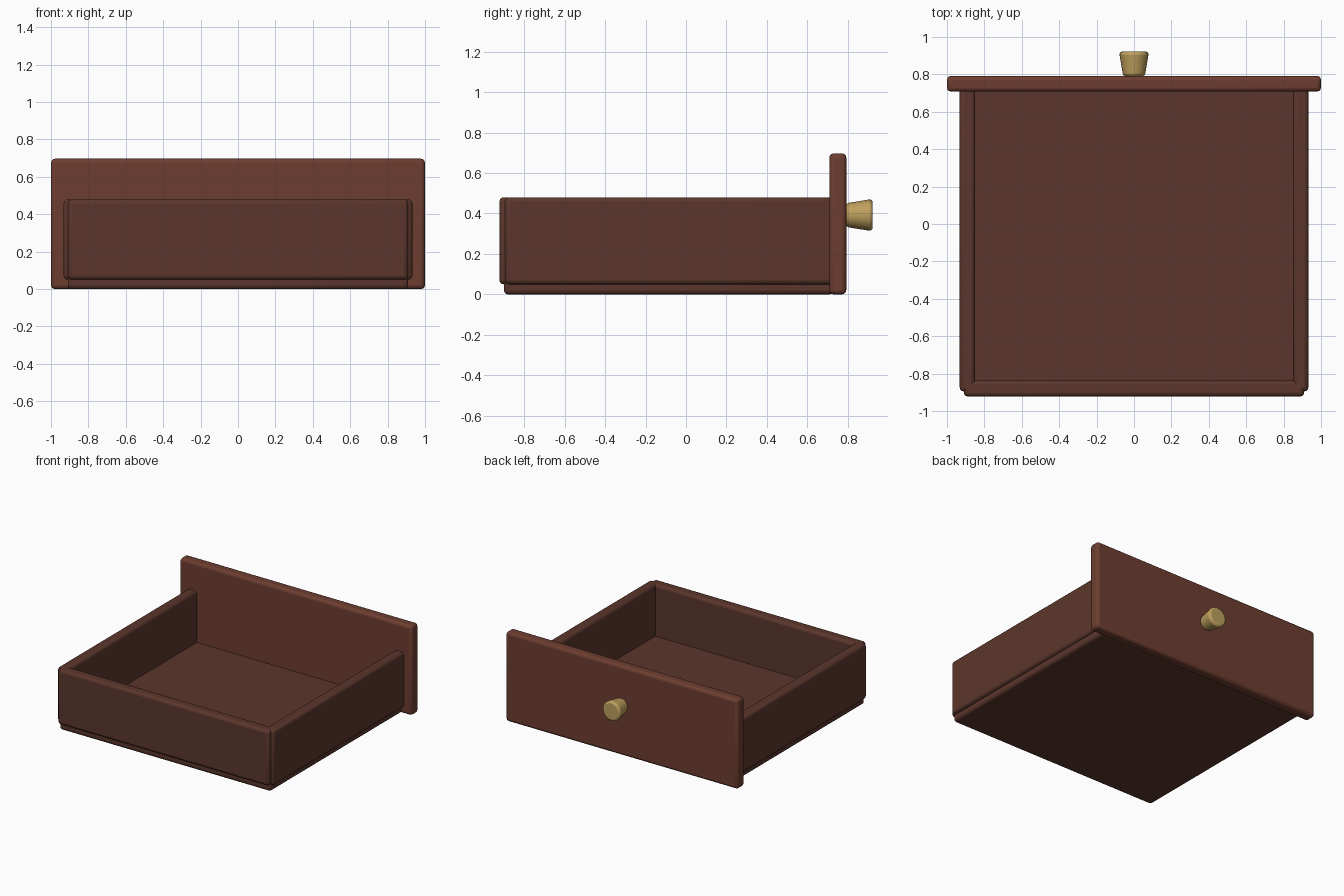
import bpy, math

if "Cube" in bpy.data.objects:
    bpy.data.objects.remove(bpy.data.objects["Cube"])


def material(name, rgb):
    m = bpy.data.materials.new(name)
    m.diffuse_color = (*rgb, 1)
    m.use_nodes = True
    m.node_tree.nodes["Principled BSDF"].inputs["Base Color"].default_value = m.diffuse_color
    return m


WOOD = material("dark_wood", (0.105, 0.037, 0.025))
FACE = material("face_wood", (0.155, 0.047, 0.03))
BRASS = material("brass", (0.52, 0.35, 0.11))


def finish(ob, name, mat, bevel):
    """Name, colour and round the edges of a part."""
    ob.name = name
    ob.data.materials.append(mat)
    b = ob.modifiers.new("rounded", 'BEVEL')
    b.width, b.segments = bevel, 3
    b.limit_method, b.angle_limit = 'ANGLE', math.radians(40)
    bpy.ops.object.shade_smooth_by_angle(angle=math.radians(35))
    return ob


def board(name, x, y, z, mat=WOOD, bevel=0.022):
    """Rounded board spanning the given (min, max) ranges."""
    spans = (x, y, z)
    bpy.ops.mesh.primitive_cube_add(size=1, location=[(a + b) / 2 for a, b in spans])
    ob = bpy.context.object
    ob.scale = [b - a for a, b in spans]
    bpy.ops.object.transform_apply(location=False, rotation=False, scale=True)
    return finish(ob, name, mat, bevel)


# Drawer box
board("drawer_bottom", (-0.91, 0.91), (-0.90, 0.73), (0, 0.08))
board("drawer_back", (-0.91, 0.91), (-0.922, -0.837), (0.05, 0.48))
for side, s in (("left", -1), ("right", 1)):
    board(f"{side}_side", sorted((s * 0.85, s * 0.932)), (-0.895, 0.73), (0.05, 0.48))

# Face panel
board("front_panel", (-1, 1), (0.708, 0.792), (0, 0.697), FACE)

# Tapered knob, wide end outward
bpy.ops.mesh.primitive_cone_add(vertices=16, radius1=0.058, radius2=0.08, depth=0.134,
                                location=(0, 0.855, 0.392), rotation=(-math.pi / 2, 0, 0))
finish(bpy.context.object, "knob", BRASS, 0.018)
